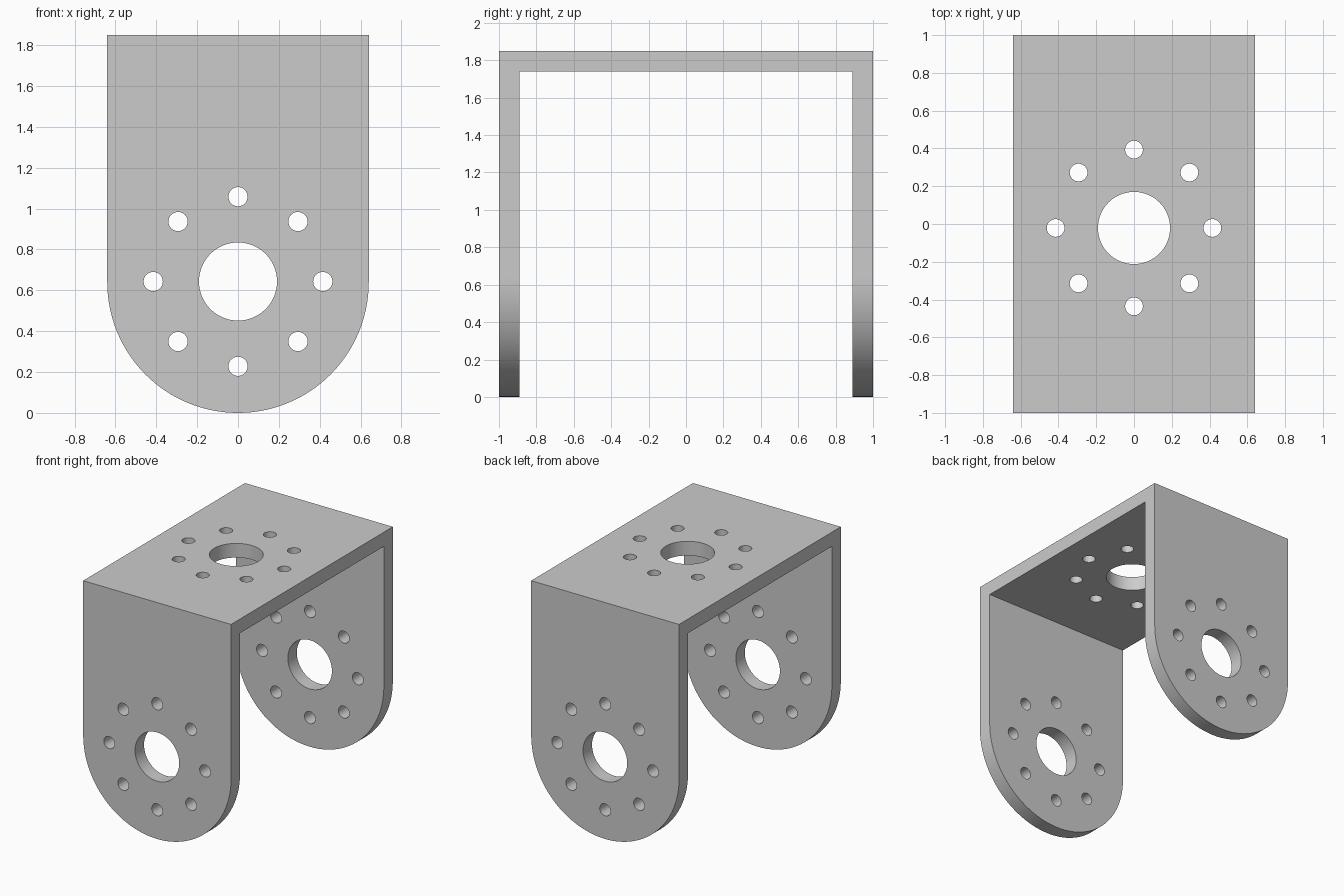
import bpy, bmesh
from math import sin, cos, pi, radians
from mathutils import Vector

if "Cube" in bpy.data.objects:
    bpy.data.objects.remove(bpy.data.objects["Cube"])

W, H, T = 0.64, 1.85, 0.111        # half width, height, plate thickness
HUB_Z, HUB_Y = 0.643, -0.021       # hole pattern centres on legs and on top
BORE, BOLT, PITCH = 0.191, 0.047, 0.415


def add_prism(bm, points, to_3d, start, end):
    """Extrude a 2D outline between two depths; to_3d maps (u, v, depth)."""
    rings = [[bm.verts.new(to_3d(u, v, d)) for u, v in points] for d in (start, end)]
    a, b = rings
    bm.faces.new(a)
    bm.faces.new(b[::-1])
    n = len(points)
    for i in range(n):
        j = (i + 1) % n
        bm.faces.new((a[j], a[i], b[i], b[j]))


def make_object(name, bm):
    bmesh.ops.recalc_face_normals(bm, faces=bm.faces)
    mesh = bpy.data.meshes.new(name)
    bm.to_mesh(mesh)
    bm.free()
    obj = bpy.data.objects.new(name, mesh)
    bpy.context.collection.objects.link(obj)
    return obj


def circle(cu, cv, r, n):
    return [(cu + r * cos(2 * pi * i / n), cv + r * sin(2 * pi * i / n)) for i in range(n)]


def add_hole_pattern(bm, cv, to_3d, start, end):
    """Central bore with a ring of eight bolt holes."""
    add_prism(bm, circle(0, cv, BORE, 64), to_3d, start, end)
    for k in range(8):
        a = k * pi / 4
        add_prism(bm, circle(PITCH * cos(a), cv + PITCH * sin(a), BOLT, 32), to_3d, start, end)


def along_x(u, v, d): return Vector((d, u, v))
def along_y(u, v, d): return Vector((u, d, v))
def along_z(u, v, d): return Vector((u, v, d))


# U-shaped bracket body
bm = bmesh.new()
i = 1 - T
add_prism(bm, [(-1, 0), (-i, 0), (-i, H - T), (i, H - T), (i, 0), (1, 0), (1, H), (-1, H)],
          along_x, -W, W)
bracket = make_object("bracket", bm)

# Waste below the rounded leg ends
bm = bmesh.new()
arc = [(-W * cos(pi * k / 64), W - W * sin(pi * k / 64)) for k in range(65)]
add_prism(bm, arc + [(W + 0.1, W), (W + 0.1, -0.1), (-W - 0.1, -0.1), (-W - 0.1, W)],
          along_y, -1.2, 1.2)
end_cutter = make_object("leg_end_cutter", bm)

# Holes through both legs and through the top plate
bm = bmesh.new()
add_hole_pattern(bm, HUB_Z, along_y, -1.2, 1.2)
add_hole_pattern(bm, HUB_Y, along_z, H - T - 0.1, H + 0.1)
hole_cutter = make_object("hole_cutter", bm)

bpy.context.view_layer.objects.active = bracket
for cutter in (end_cutter, hole_cutter):
    cutter.hide_render = True
    mod = bracket.modifiers.new(cutter.name, 'BOOLEAN')
    mod.operation, mod.solver, mod.object = 'DIFFERENCE', 'EXACT', cutter
    bpy.ops.object.modifier_apply(modifier=mod.name)
    bpy.data.objects.remove(cutter)

# Smooth round walls, crisp plate edges
bpy.ops.object.select_all(action='DESELECT')
bracket.select_set(True)
bpy.ops.object.shade_smooth_by_angle(angle=radians(30))
